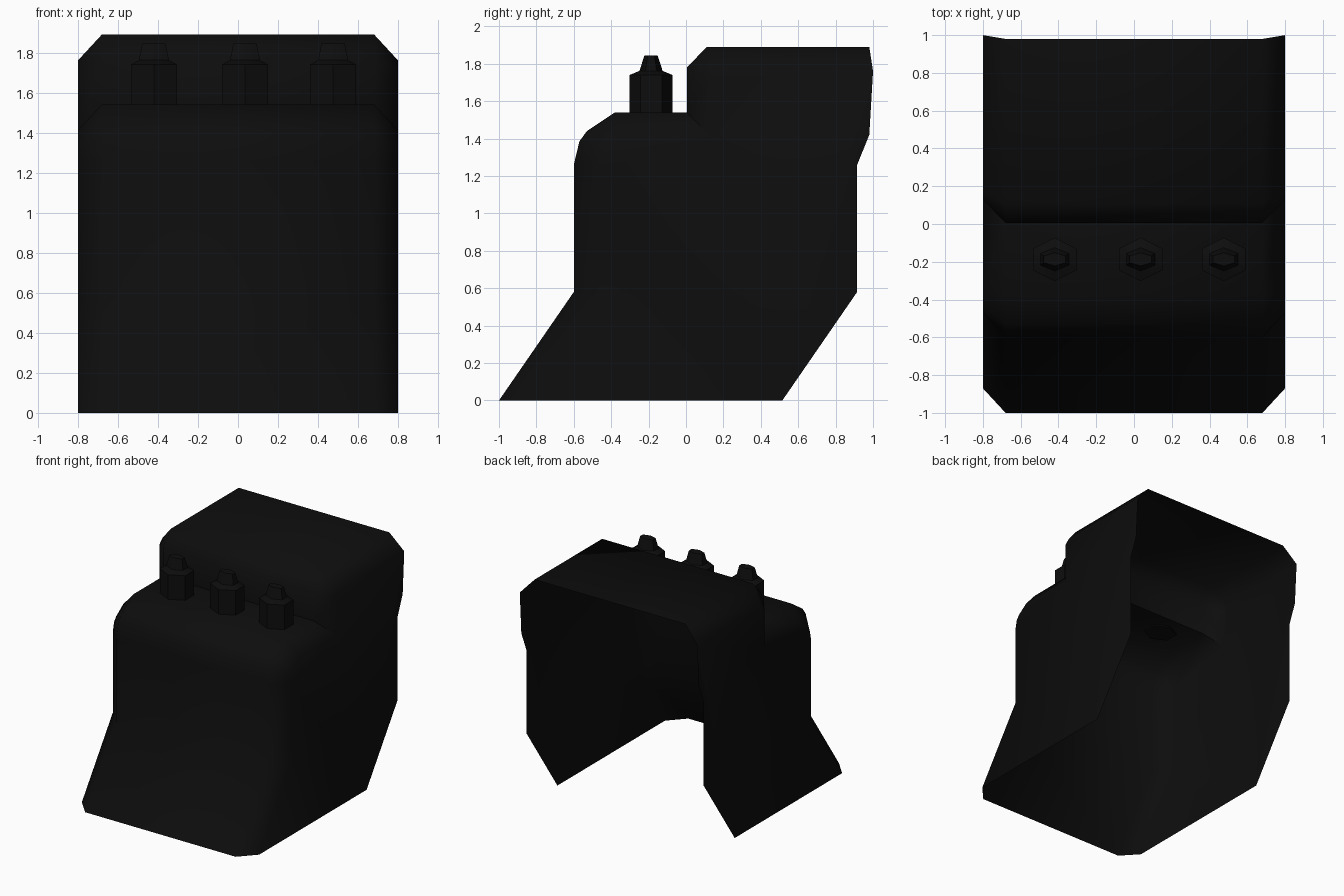
import bpy, bmesh, math

cube = bpy.data.objects.get("Cube")
if cube:
    bpy.data.objects.remove(cube, do_unlink=True)

black = bpy.data.materials.new("matte_black")
black.use_nodes = True
colour = (0.004, 0.004, 0.004, 1)
black.diffuse_color = colour
bsdf = black.node_tree.nodes["Principled BSDF"]
bsdf.inputs["Base Color"].default_value = colour
bsdf.inputs["Roughness"].default_value = 0.9


def finish(bm, name, angle):
    """Turn a bmesh into a shaded, coloured object."""
    bmesh.ops.recalc_face_normals(bm, faces=bm.faces)
    mesh = bpy.data.meshes.new(name)
    bm.to_mesh(mesh)
    bm.free()
    mesh.materials.append(black)
    obj = bpy.data.objects.new(name, mesh)
    bpy.context.collection.objects.link(obj)
    bpy.ops.object.select_all(action='DESELECT')
    obj.select_set(True)
    bpy.context.view_layer.objects.active = obj
    bpy.ops.object.shade_smooth_by_angle(angle=math.radians(angle))
    return obj


# Profiles (y, z) from the foot, up the front, over the shelf to the back
middle = [(-1, 0), (-.6, .58), (-.6, 1.26), (-.57, 1.385), (-.53, 1.44),
          (-.38, 1.54), (.005, 1.54), (.005, 1.78), (.11, 1.89), (.98, 1.89)]
edge = [(-.87, 0), (-.47, .58), (-.47, 1.24), (-.455, 1.31), (-.43, 1.345),
        (-.34, 1.41), (.13, 1.41), (.13, 1.72), (.17, 1.76), (1, 1.76)]
wall_back = [(.98, 1.42), (.915, 1.26), (.915, .58), (.515, 0)]

# Shell, open at the back and underneath, with chamfered borders
bm = bmesh.new()
rows = [[bm.verts.new((x, y, z)) for y, z in profile]
        for x, profile in ((-.8, edge), (-.68, middle), (.68, middle), (.8, edge))]
for a, b in zip(rows, rows[1:]):
    for i in range(len(a) - 1):
        bm.faces.new((a[i], a[i + 1], b[i + 1], b[i]))
for x, row in ((-.8, rows[0]), (.8, rows[-1])):
    bm.faces.new(row + [bm.verts.new((x, y, z)) for y, z in wall_back])
finish(bm, "body_shell", 50)


# Six-sided knobs with a tapered tip: rings of (half x, half y, z)
rings = [(.115, .115, 1.53), (.115, .115, 1.74), (.075, .062, 1.762), (.058, .035, 1.845)]
for x, side in ((-.42, "right"), (.035, "middle"), (.475, "left")):
    bm = bmesh.new()
    loops = []
    for rx, ry, z in rings:
        angles = [math.radians(30 + 60 * k) for k in range(6)]
        loops.append([bm.verts.new((x + rx * math.cos(a) / math.cos(math.pi / 6),
                                    -.187 + ry * math.sin(a), z)) for a in angles])
    for a, b in zip(loops, loops[1:]):
        for k in range(6):
            n = (k + 1) % 6
            bm.faces.new((a[k], a[n], b[n], b[k]))
    bm.faces.new(loops[0])
    bm.faces.new(loops[-1])
    finish(bm, side + "_knob", 40)
